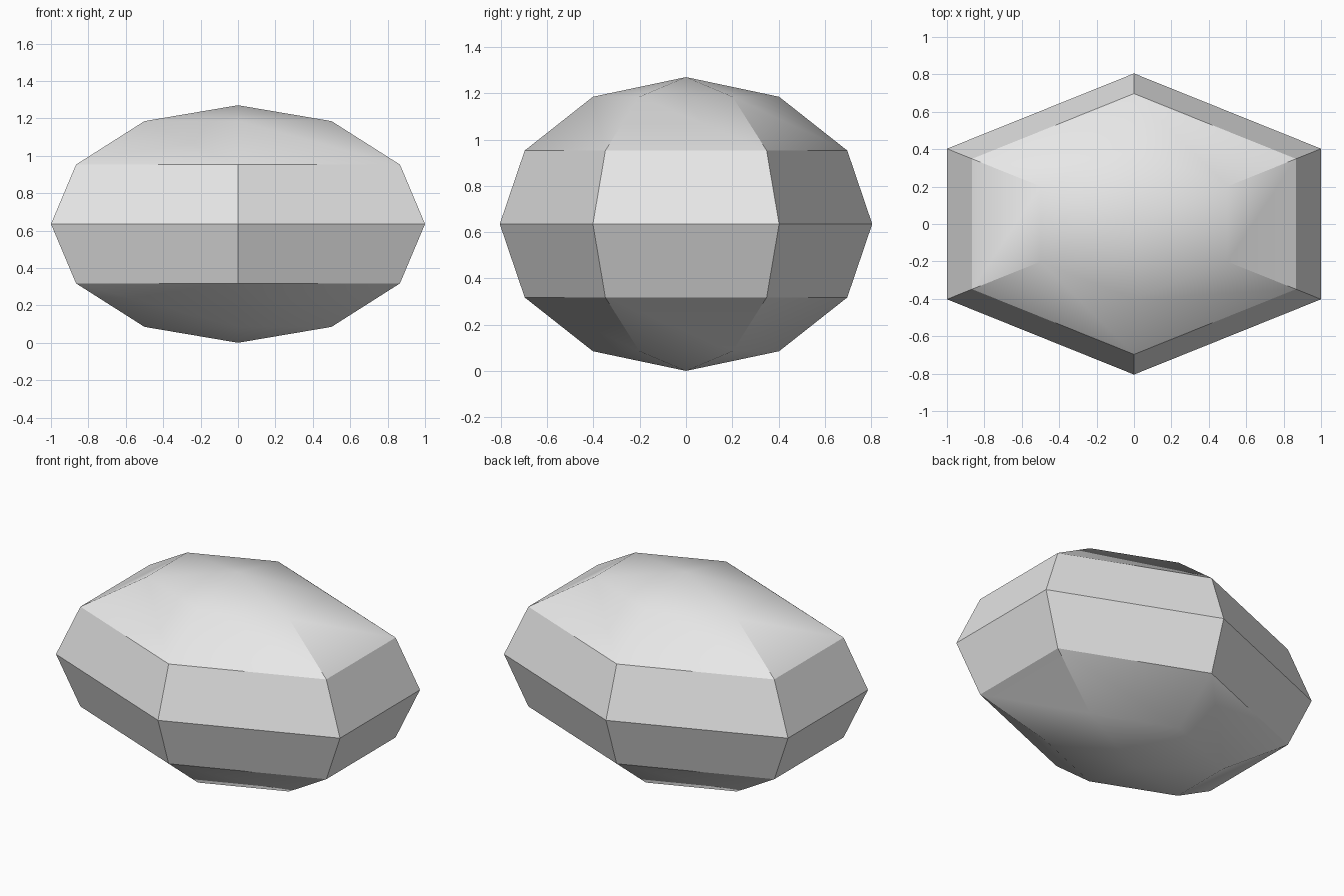
import bpy, bmesh, math
from mathutils import Vector

cube = bpy.data.objects.get("Cube")
if cube:
    bpy.data.objects.remove(cube, do_unlink=True)

# Plain light grey
grey = bpy.data.materials.new("light_grey")
grey.use_nodes = True
colour = (0.8, 0.8, 0.8, 1.0)
grey.diffuse_color = colour
grey.node_tree.nodes["Principled BSDF"].inputs["Base Color"].default_value = colour

# Six-sided, six-ring ellipsoid with its points on the y axis
HALF_X = 1 / math.cos(math.radians(30))
HALF_Y = 0.805
HALF_Z = 0.635

bm = bmesh.new()
bmesh.ops.create_uvsphere(bm, u_segments=6, v_segments=6, radius=1)
bmesh.ops.scale(bm, vec=Vector((HALF_X, HALF_Y, HALF_Z)), verts=bm.verts)
bmesh.ops.translate(bm, vec=Vector((0, 0, HALF_Z)), verts=bm.verts)
bmesh.ops.recalc_face_normals(bm, faces=bm.faces)

mesh = bpy.data.meshes.new("faceted_stone")
bm.to_mesh(mesh)
bm.free()
mesh.materials.append(grey)
stone = bpy.data.objects.new("faceted_stone", mesh)
bpy.context.collection.objects.link(stone)

# Soft caps, crisp band edges
bpy.ops.object.select_all(action="DESELECT")
stone.select_set(True)
bpy.context.view_layer.objects.active = stone
bpy.ops.object.shade_smooth_by_angle(angle=math.radians(30))
